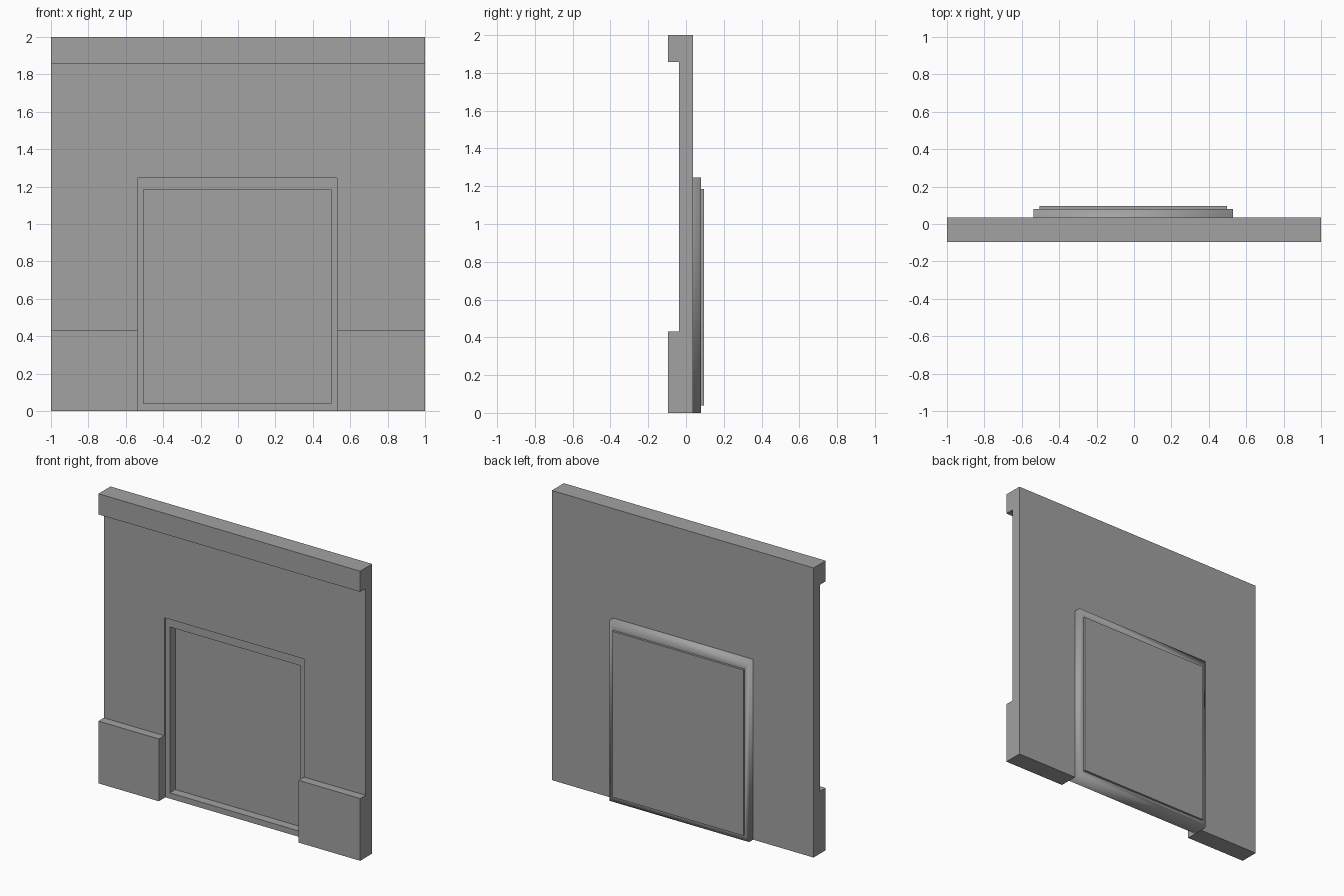
import bpy, bmesh

if "Cube" in bpy.data.objects:
    bpy.data.objects.remove(bpy.data.objects["Cube"])

grey = bpy.data.materials.new("wall_grey")
grey.diffuse_color = (0.36, 0.36, 0.36, 1)
grey.use_nodes = True
grey.node_tree.nodes["Principled BSDF"].inputs["Base Color"].default_value = grey.diffuse_color


def finish(bm, name):
    """Turn a bmesh into a named grey object."""
    bmesh.ops.recalc_face_normals(bm, faces=bm.faces[:])
    me = bpy.data.meshes.new(name)
    bm.to_mesh(me)
    bm.free()
    me.materials.append(grey)
    ob = bpy.data.objects.new(name, me)
    bpy.context.collection.objects.link(ob)
    return ob


def box(name, x0, x1, y0, y1, z0, z1):
    bm = bmesh.new()
    bmesh.ops.create_cube(bm, size=1)
    for v in bm.verts:
        v.co = (x1 if v.co.x > 0 else x0, y1 if v.co.y > 0 else y0,
                z1 if v.co.z > 0 else z0)
    return finish(bm, name)


# Door opening (outer) and door panel (inner) rectangles: x0, x1, z0, z1
OUTER = (-0.538, 0.53, 0.0, 1.245)
INNER = (-0.504, 0.496, 0.04, 1.185)

# Wall: side profile with base course and top ledge, extruded along x
profile = [(0.036, 0), (0.036, 2), (-0.095, 2), (-0.095, 1.857),
           (-0.036, 1.857), (-0.036, 0.43), (-0.095, 0.43), (-0.095, 0)]
bm = bmesh.new()
face = bm.faces.new([bm.verts.new((-1, y, z)) for y, z in profile])
ext = bmesh.ops.extrude_face_region(bm, geom=[face])
bmesh.ops.translate(bm, vec=(2, 0, 0),
                    verts=[g for g in ext["geom"] if isinstance(g, bmesh.types.BMVert)])
wall = finish(bm, "wall")

# Doorway cut through the wall and base course
cutter = box("doorway_cutter", OUTER[0], OUTER[1], -0.5, 0.5, -0.5, OUTER[3])
cutter.hide_render = True
mod = wall.modifiers.new("doorway", 'BOOLEAN')
mod.operation = 'DIFFERENCE'
mod.solver = 'EXACT'
mod.object = cutter
bpy.context.view_layer.objects.active = wall
bpy.ops.object.modifier_apply(modifier=mod.name)
bpy.data.objects.remove(cutter)

# Door frame: closed rectangular ring, set just behind the wall front
FRONT, BACK = -0.024, 0.08
bm = bmesh.new()
loops = []
for (x0, x1, z0, z1), y in ((OUTER, FRONT), (OUTER, BACK), (INNER, BACK), (INNER, FRONT)):
    loops.append([bm.verts.new((x, y, z))
                  for x, z in ((x0, z0), (x1, z0), (x1, z1), (x0, z1))])
for k in range(4):
    a, b = loops[k], loops[(k + 1) % 4]
    for i in range(4):
        j = (i + 1) % 4
        f = bm.faces.new((a[i], a[j], b[j], b[i]))
        f.smooth = k < 2          # softened rear rim, flat reveal and front
for e in bm.edges:
    e.smooth = all(f.smooth for f in e.link_faces)
finish(bm, "door_frame")

# Door panel filling the frame and standing proud at the back
box("door_panel", INNER[0], INNER[1], 0.036, 0.095, INNER[2], INNER[3])
